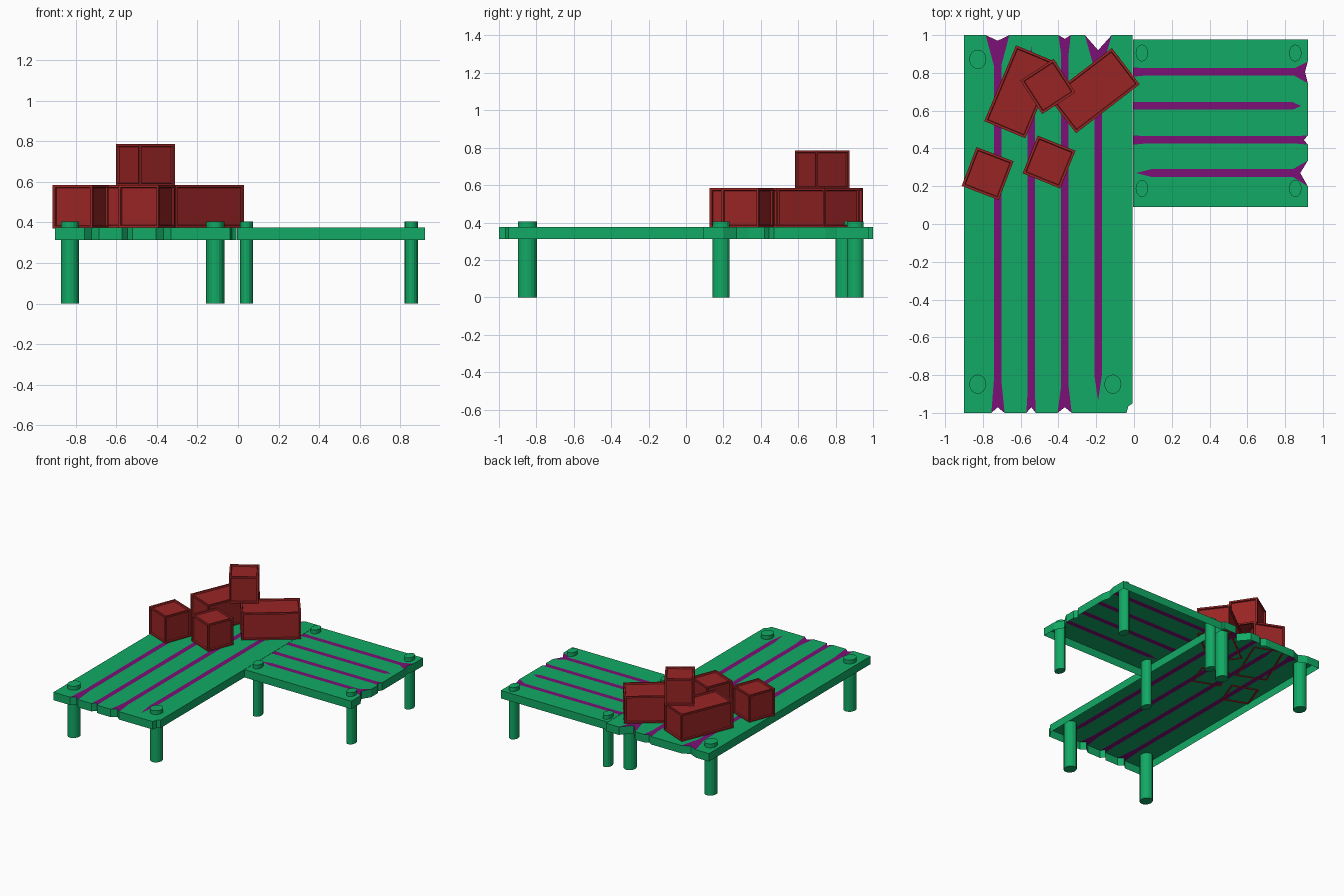
import bpy, bmesh, math
from mathutils import Matrix

if "Cube" in bpy.data.objects:
    bpy.data.objects.remove(bpy.data.objects["Cube"])


def material(name, rgb):
    m = bpy.data.materials.new(name)
    m.diffuse_color = (*rgb, 1)
    m.use_nodes = True
    m.node_tree.nodes["Principled BSDF"].inputs["Base Color"].default_value = m.diffuse_color
    return m


GREEN = material("green_wood", (0.006, 0.40, 0.130))
PURPLE = material("purple_gap", (0.200, 0.005, 0.180))
RED = material("red_crate", (0.32, 0.018, 0.018))
TOP, UNDER = 0.375, 0.313


def finish(name, bm, mats):
    me = bpy.data.meshes.new(name)
    bm.to_mesh(me)
    bm.free()
    for m in mats:
        me.materials.append(m)
    ob = bpy.data.objects.new(name, me)
    bpy.context.collection.objects.link(ob)
    return ob


def gap_end(c, w, edge, end):
    """Edge points of one gap end, outermost first: left chain, right chain, notch.
    Open end = (left, right, flare start, notch depth); closed end = (tip, taper start)."""
    if len(end) == 2:
        tip, start = end
        return ([(c, edge), (c, tip), (c - w, start)],
                [(c, edge), (c, tip), (c + w, start)], None)
    left, right, start, depth = end
    notch = (c, edge - math.copysign(depth, edge - start)) if depth else None
    return [(left, edge), (c - w, start)], [(right, edge), (c + w, start)], notch


def deck(name, lo, hi, first, last, gaps, along_x):
    """Planks and painted gaps as one sheet with a skirt; open underneath."""
    bm = bmesh.new()

    def face(pts, mat):
        clean = [p for i, p in enumerate(pts) if p != pts[i - 1]]
        vs = [bm.verts.new((u, v, TOP) if along_x else (v, u, TOP)) for v, u in clean]
        f = bm.faces.new(vs)
        f.material_index = mat
        f.normal_update()
        if f.normal.z < 0:
            f.normal_flip()

    previous = first
    for c, w, low, high in gaps:
        l0, r0, n0 = gap_end(c, w, lo, low)
        l1, r1, n1 = gap_end(c, w, hi, high)
        left, right = l0 + l1[::-1], r0 + r1[::-1]
        face(previous + left[::-1], 0)
        # purple strip, without the seam beyond a closed tip
        a, b = int(len(low) == 2), int(len(high) == 2)
        pl, pr = left[a:len(left) - b], right[a:len(right) - b]
        face(pl + ([n1] if n1 else []) + pr[::-1] + ([n0] if n0 else []), 1)
        previous = right
    face(previous + last[::-1], 0)
    bmesh.ops.remove_doubles(bm, verts=bm.verts[:], dist=0.0005)
    # skirt around the outline
    rim = [e for e in bm.edges if e.is_boundary]
    new = bmesh.ops.extrude_edge_only(bm, edges=rim)["geom"]
    for g in new:
        if isinstance(g, bmesh.types.BMVert):
            g.co.z = UNDER
        elif isinstance(g, bmesh.types.BMFace):
            g.material_index = 0
    bmesh.ops.recalc_face_normals(bm, faces=bm.faces[:])
    bm.normal_update()
    tops = sum(f.normal.z * f.calc_area() for f in bm.faces)
    if tops < 0:
        bmesh.ops.reverse_faces(bm, faces=bm.faces[:])
    finish(name, bm, [GREEN, PURPLE])


# long deck, planks along y
deck("long_deck", -1, 1,
     [(-0.9, -1), (-0.9, 1)],
     [(-0.04, -1), (-0.03, -0.965), (-0.008, -0.95), (-0.008, 1)],
     [(-0.722, 0.02, (-0.755, -0.685, -0.83, 0.03), (-0.785, -0.66, 0.84, 0.03)),
      (-0.544, 0.02, (-0.57, -0.52, -0.90, 0.03), (0.94, 0.80)),
      (-0.366, 0.02, (-0.405, -0.33, -0.86, 0.03), (-0.40, -0.335, 0.90, 0.02)),
      (-0.19, 0.02, (-0.935, -0.80), (-0.26, -0.118, 0.82, 0.08))], False)

# side deck, planks along x
deck("side_deck", -0.006, 0.92,
     [(0.09, -0.006), (0.09, 0.92)],
     [(0.978, -0.006), (0.978, 0.92)],
     [(0.27, 0.02, (0.01, 0.09), (0.20, 0.335, 0.84, 0.04)),
      (0.445, 0.02, (0.42, 0.47, 0.05, 0), (0.42, 0.47, 0.87, 0.02)),
      (0.625, 0.02, (0.605, 0.645, 0.05, 0), (0.885, 0.84)),
      (0.805, 0.02, (0.78, 0.83, 0.05, 0), (0.745, 0.86, 0.85, 0.015))], True)


# posts, slightly oval, standing through the decks
def post(name, x, y, rx, ry):
    bm = bmesh.new()
    h = 0.405
    bmesh.ops.create_cone(bm, cap_ends=True, segments=16, radius1=1, radius2=1, depth=h,
                          matrix=Matrix.Translation((x, y, h / 2)) @ Matrix.Diagonal((rx, ry, 1, 1)))
    finish(name, bm, [GREEN])


for i, (x, y) in enumerate([(-0.827, 0.872), (-0.827, -0.848), (-0.112, -0.848), (-0.112, 0.85)]):
    post(f"long_deck_post_{i + 1}", x, y, 0.045, 0.051)
for i, (x, y) in enumerate([(0.042, 0.905), (0.042, 0.188), (0.854, 0.905), (0.854, 0.188)]):
    post(f"side_deck_post_{i + 1}", x, y, 0.033, 0.045)


# crates with a sunken panel in every face
def crate(name, x, y, z, sx, sy, sz, angle):
    bm = bmesh.new()
    bmesh.ops.create_cube(bm, size=1, matrix=Matrix.Diagonal((sx, sy, sz, 1)))
    panels = bm.faces[:]
    bmesh.ops.inset_individual(bm, faces=panels, thickness=0.018)
    bmesh.ops.inset_individual(bm, faces=panels, thickness=0.004, depth=-0.011)
    bm.transform(Matrix.Translation((x, y, z + sz / 2)) @ Matrix.Rotation(math.radians(angle), 4, 'Z'))
    finish(name, bm, [RED])


crate("small_crate_left", -0.775, 0.267, 0.37, 0.21, 0.22, 0.215, -21)
crate("small_crate_front", -0.45, 0.328, 0.372, 0.215, 0.215, 0.213, -22)
crate("long_crate_left", -0.60, 0.70, 0.372, 0.435, 0.235, 0.213, 67.3)
crate("long_crate_right", -0.212, 0.706, 0.372, 0.425, 0.242, 0.213, 37.5)
crate("small_crate_top", -0.456, 0.728, 0.578, 0.21, 0.212, 0.208, 33)
